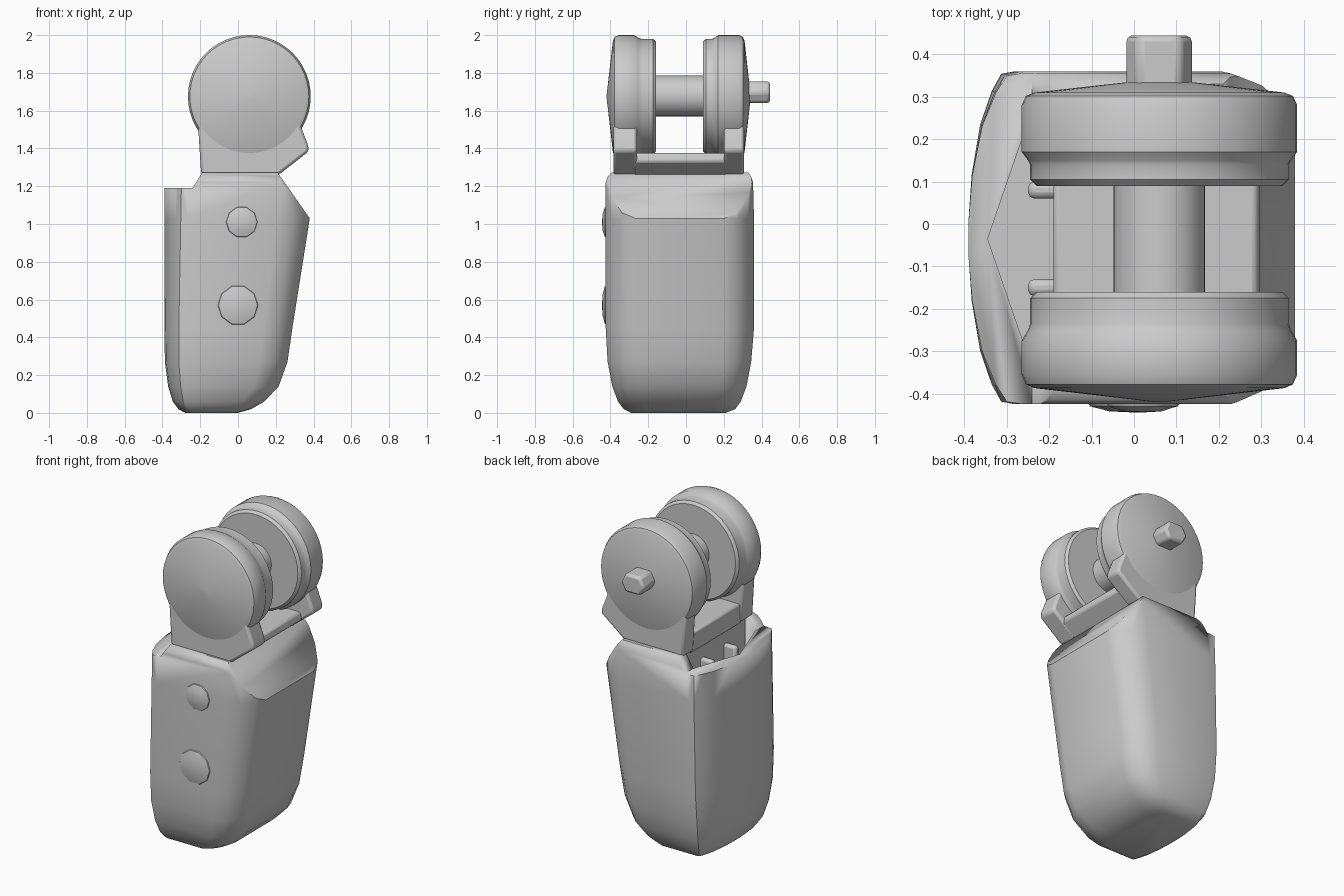
import bpy, bmesh
from math import sin, cos, pi
from mathutils import Vector

if "Cube" in bpy.data.objects:
    bpy.data.objects.remove(bpy.data.objects["Cube"])


def finish(name, bm, bevel=0.0, segs=2, angle=35):
    bmesh.ops.recalc_face_normals(bm, faces=bm.faces[:])
    me = bpy.data.meshes.new(name)
    bm.to_mesh(me)
    bm.free()
    ob = bpy.data.objects.new(name, me)
    bpy.context.collection.objects.link(ob)
    bpy.ops.object.select_all(action='DESELECT')
    ob.select_set(True)
    bpy.context.view_layer.objects.active = ob
    bpy.ops.object.shade_smooth_by_angle(angle=angle * pi / 180)
    if bevel:
        m = ob.modifiers.new("bevel", 'BEVEL')
        m.width, m.segments, m.limit_method = bevel, segs, 'ANGLE'
        m.angle_limit = 0.6
    return ob


def loft(name, rings, **kw):
    bm = bmesh.new()
    rows = [[bm.verts.new(p) for p in r] for r in rings]
    n = len(rows[0])
    for a, b in zip(rows, rows[1:]):
        for i in range(n):
            j = (i + 1) % n
            bm.faces.new((a[i], a[j], b[j], b[i]))
    bm.faces.new(rows[0])
    bm.faces.new(rows[-1])
    return finish(name, bm, **kw)


def prism_y(name, pts, y0, y1, **kw):
    return loft(name, [[(x, y, z) for x, z in pts] for y in (y0, y1)], **kw)


def prism_z(name, pts, z0, z1, **kw):
    return loft(name, [[(x, y, z) for x, y in pts] for z in (z0, z1)], **kw)


def lathe_y(name, profile, cx, cz, n=40, **kw):
    rings = [[(cx + r * cos(2 * pi * i / n), y, cz + r * sin(2 * pi * i / n))
              for i in range(n)] for r, y in profile]
    return loft(name, rings, **kw)


def cut(target, cutter):
    m = target.modifiers.new("cut", 'BOOLEAN')
    m.operation, m.object, m.solver = 'DIFFERENCE', cutter, 'EXACT'
    bpy.context.view_layer.objects.active = target
    bpy.ops.object.modifier_apply(modifier=m.name)
    bpy.data.objects.remove(cutter)


# Body: lofted horizontal sections, curved back wall and chamfered front corners
LEFT = [(.12, 1), (.085, .985), (.06, .88), (.03, .68), (.008, .38), (0, .12)]
RIGHT = [(0, .6), (.025, .78), (.09, .92), (.17, 1)]


def section(z, xl, xr, yf, yb):
    k = (xr - xl) / .75
    cy, h = (yf + yb) / 2, (yb - yf) / 2
    half = [(xl + d * k, t) for d, t in reversed(LEFT)]
    half += [(xr - d * k, t) for d, t in reversed(RIGHT)]
    return ([(x, cy + h * t, z) for x, t in half] +
            [(x, cy - h * t, z) for x, t in reversed(half)])


body = loft("body_shell", [section(*s) for s in [
    (0, -.28, .0, -.29, .21), (.02, -.315, .07, -.33, .26),
    (.06, -.345, .14, -.36, .29), (.14, -.37, .215, -.39, .32),
    (.27, -.387, .262, -.415, .345), (.45, -.39, .288, -.425, .36),
    (1.03, -.39, .38, -.425, .36), (1.22, -.39, .41, -.425, .355),
    (1.25, -.385, .41, -.415, .345), (1.272, -.375, .41, -.395, .33)]])

# Sloped front shoulder, lowered back lip and open pocket
cut(body, prism_y("shoulder_cut", [(.38, 1.03), (.21, 1.272), (.1415, 1.37), (.7, 1.37), (.7, 1.03)], -1, 1))
cut(body, prism_y("lip_cut", [(-.6, 1.19), (-.24, 1.19), (-.19, 1.272), (-.15, 1.34), (-.6, 1.34)], -1, 1))
cut(body, prism_z("pocket_cut", [(-.345, -.035), (-.24, .27), (-.17, .27), (-.17, -.34), (-.24, -.34)], .85, 1.4))
bpy.context.view_layer.objects.active = body
bpy.ops.object.shade_smooth_by_angle(angle=.5)

# Small ribs inside the pocket
for i, y in enumerate((-.15, .08)):
    prism_z(f"pocket_rib_{i}", [(-.25, y - .02), (-.16, y - .02), (-.16, y + .02), (-.25, y + .02)],
            .85, 1.17, bevel=.015)

# Rivets on the front
for i, (x, z, r) in enumerate(((.02, 1.01, .09), (.0, .57, .115))):
    lathe_y(f"rivet_{i}", [(r, -.41), (r * .9, -.43), (r * .5, -.442), (r * .1, -.444)], x, z, n=10)

# Wheel discs, each with a thinner inner step
CX, CZ = .06, 1.675
lathe_y("front_disc", [(.01, -.42), (.295, -.387), (.315, -.378), (.325, -.355), (.325, -.275), (.31, -.25),
                       (.305, -.235), (.305, -.175), (.29, -.16)], CX, CZ, n=48)
lathe_y("back_disc", [(.01, .342), (.295, .31), (.315, .302), (.325, .28), (.325, .17), (.31, .15),
                      (.305, .14), (.305, .105), (.29, .09)], CX, CZ, n=48)
lathe_y("axle", [(.108, -.2), (.108, .13)], CX, CZ + .003, n=32)

# Cheek plates joining discs to the body
CHEEK = [(-.195, 1.26), (.215, 1.26), (.375, 1.385), (.37, 1.42), (.335, 1.51), (.3, 1.66), (-.18, 1.66), (-.21, 1.5)]
prism_y("front_cheek", CHEEK, -.385, -.26, bevel=.015)
prism_y("back_cheek", CHEEK, .2, .308, bevel=.015)

# Bridge between the cheeks
prism_y("bridge", [(-.19, 1.25), (.2, 1.25), (.3, 1.33), (.29, 1.375), (-.19, 1.375)], -.28, .22, bevel=.012)

# Rounded block pin on the back
prism_y("back_pin", [(-.022, 1.695), (.01, 1.64), (.11, 1.64), (.14, 1.695), (.11, 1.755), (.01, 1.755)],
        .3, .445, bevel=.015)
